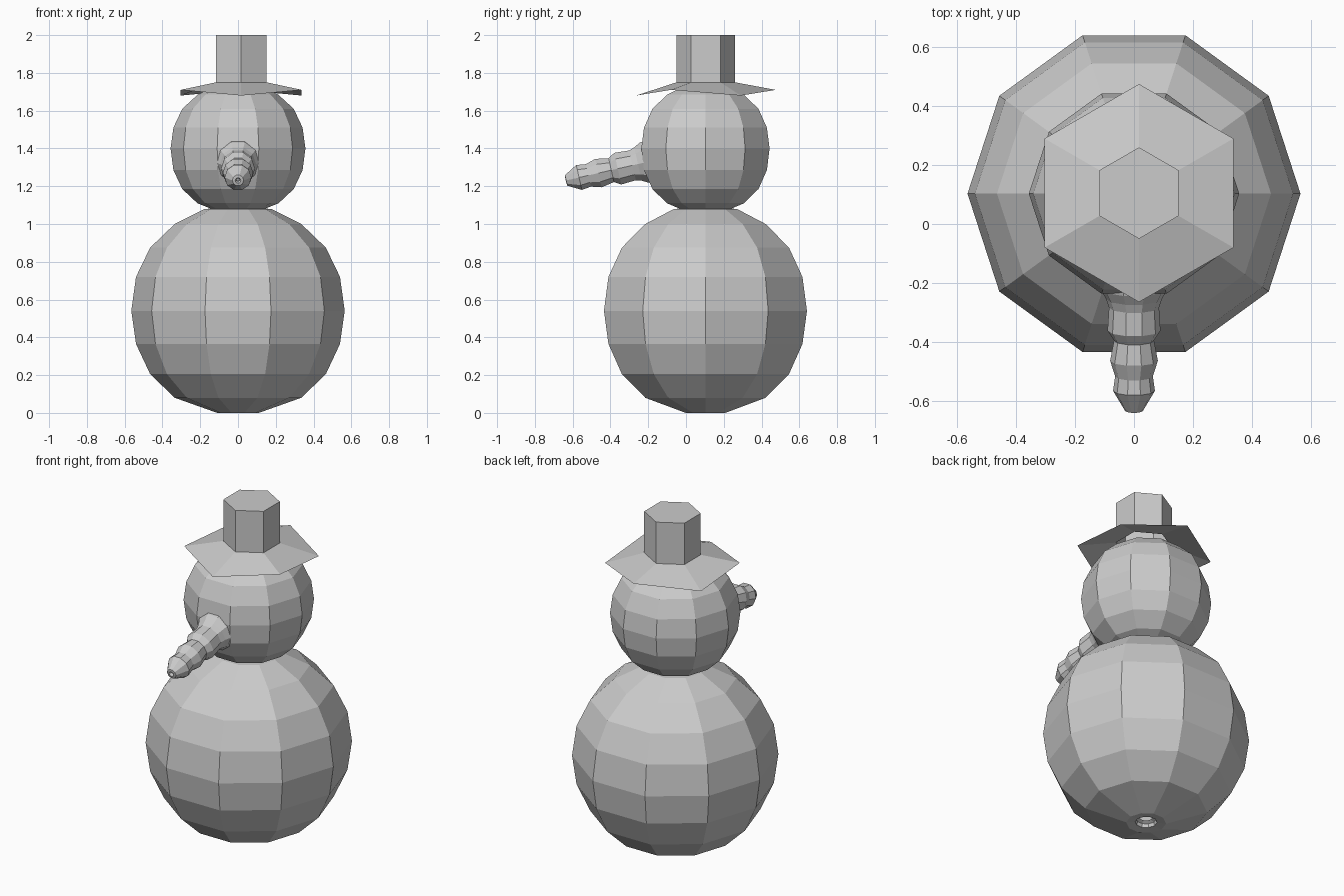
import bpy, bmesh
from math import sin, cos, pi
from mathutils import Vector, Matrix

if "Cube" in bpy.data.objects:
    bpy.data.objects.remove(bpy.data.objects["Cube"])


def lathe(name, profile, sides, matrix, start=0.0, wave=0.0, cap=False):
    """Revolve (radius, height) points; wave lifts every other vertex of ring 0."""
    bm = bmesh.new()
    rings = []
    for i, (r, h) in enumerate(profile):
        ring = []
        for j in range(sides):
            a = start + 2 * pi * j / sides
            lift = wave if i == 0 and j % 2 == 0 else 0
            ring.append(bm.verts.new((r * cos(a), r * sin(a), h + lift)))
        rings.append(ring)
    for lo, hi in zip(rings, rings[1:]):
        for j in range(sides):
            k = (j + 1) % sides
            bm.faces.new((lo[j], lo[k], hi[k], hi[j]))
    if cap:
        bm.faces.new(rings[-1])
    bm.transform(matrix)
    mesh = bpy.data.meshes.new(name)
    bm.to_mesh(mesh)
    bm.free()
    obj = bpy.data.objects.new(name, mesh)
    bpy.context.collection.objects.link(obj)
    return obj


# Snowballs: ten-sided, with a small dimple at each pole
ball_at = Matrix.Translation((0, 0.103, 0))
lathe("body", [(0.035, 0.035), (0.055, 0.025), (0.06, 0.005), (0.11, 0.0),
               (0.335, 0.08), (0.465, 0.205), (0.54, 0.365), (0.565, 0.54),
               (0.54, 0.72), (0.465, 0.875), (0.335, 1.0), (0.175, 1.08),
               (0.06, 1.085), (0.035, 1.05)], 10, ball_at)
lathe("head", [(0.025, 1.1), (0.04, 1.085), (0.14, 1.08), (0.215, 1.11),
               (0.295, 1.185), (0.342, 1.285), (0.357, 1.4), (0.342, 1.51),
               (0.295, 1.61), (0.213, 1.685), (0.11, 1.735), (0.04, 1.735),
               (0.025, 1.715)], 10, ball_at)

# Hat: wavy six-sided brim and a plain crown
hat_at = Matrix.Translation((0.017, 0.105, 0))
lathe("hat_brim", [(0.37, 1.68), (0.155, 1.75)], 6, hat_at, pi / 2, wave=0.03)
lathe("hat_crown", [(0.155, 1.75), (0.155, 2.0)], 6, hat_at, pi / 2, cap=True)

# Ridged carrot nose pointing forward and slightly down
direction = Vector((0, -0.975, -0.222))
nose_at = (Matrix.Translation((0, -0.22, 1.325))
           @ direction.to_track_quat('Z', 'Y').to_matrix().to_4x4())
lathe("nose", [(0.12, -0.04), (0.115, 0.0), (0.095, 0.035), (0.085, 0.065),
               (0.09, 0.145), (0.068, 0.18), (0.081, 0.25), (0.064, 0.305),
               (0.071, 0.355), (0.03, 0.425), (0.015, 0.427), (0.008, 0.41)],
      10, nose_at)
